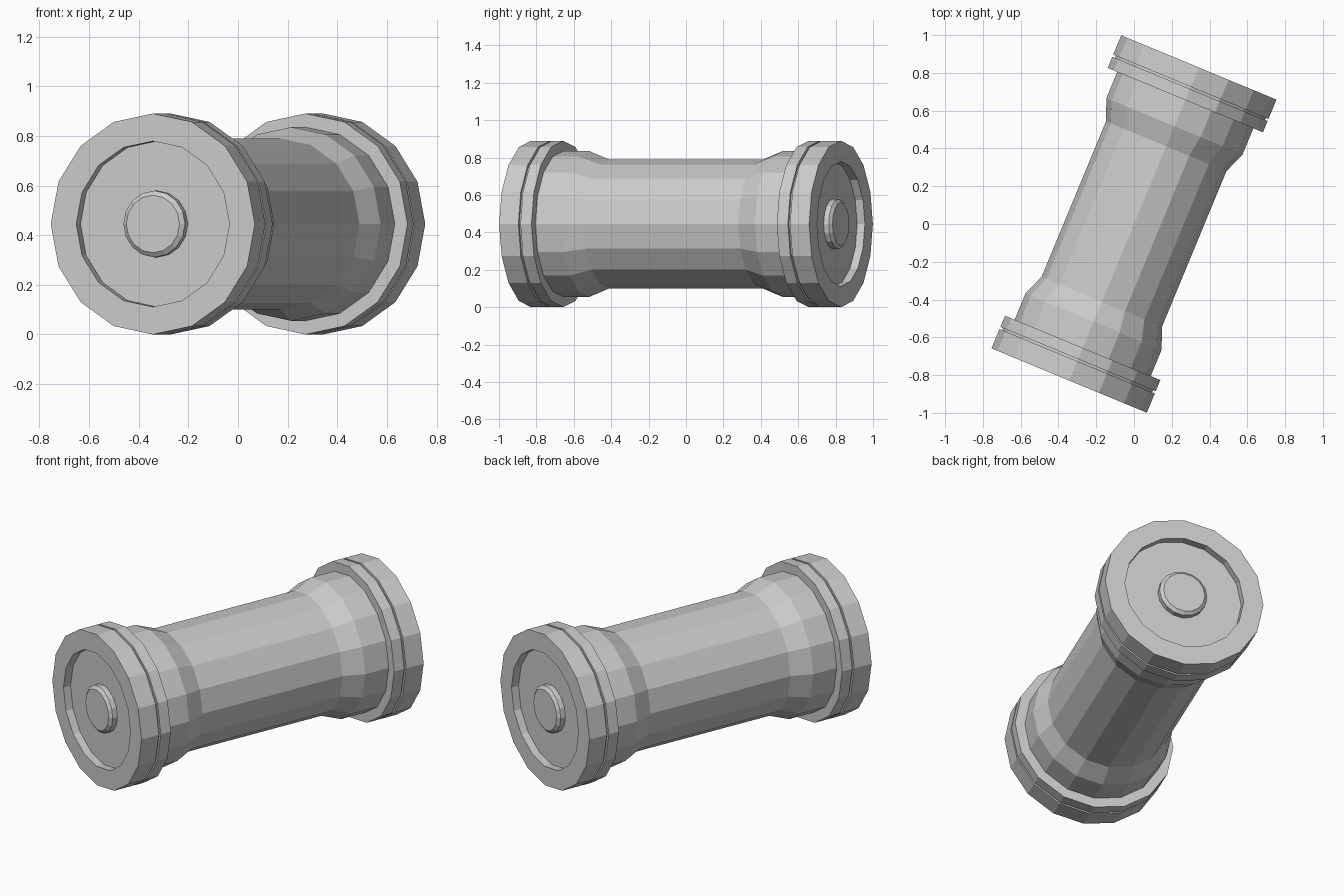
import bpy, bmesh
from math import pi, cos, sin, radians
from mathutils import Matrix

if "Cube" in bpy.data.objects:
    bpy.data.objects.remove(bpy.data.objects["Cube"])

SIDES = 16
R = 0.445  # cap radius, also the height of the axis

# places the lathe axis (local y) at height R, turned 22.5 degrees in plan
PLACE = Matrix.Translation((0, 0, R)) @ Matrix.Rotation(radians(-22.5), 4, 'Z')


def lathe(name, profile, turn=0.0):
    """Revolve (radius, distance) points round the y axis."""
    bm = bmesh.new()
    rings = []
    for r, t in profile:
        if r == 0:
            rings.append([bm.verts.new((0, t, 0))] * SIDES)
        else:
            rings.append([bm.verts.new((r * cos(2 * pi * i / SIDES), t,
                                        r * sin(2 * pi * i / SIDES)))
                          for i in range(SIDES)])
    for a, b in zip(rings, rings[1:]):
        for i in range(SIDES):
            j = (i + 1) % SIDES
            quad = list(dict.fromkeys((a[i], a[j], b[j], b[i])))
            bm.faces.new(quad)
    # profiles run outward along +y, so this winding faces outward
    bm.normal_update()
    bmesh.ops.reverse_faces(bm, faces=bm.faces[:])
    bm.normal_update()
    # make sure the widest side faces point away from the axis
    f = max((f for f in bm.faces if abs(f.normal.y) < 0.1),
            key=lambda f: f.calc_center_median().xz.length)
    if f.normal.xz.dot(f.calc_center_median().xz) < 0:
        bmesh.ops.reverse_faces(bm, faces=bm.faces[:])
    bm.transform(PLACE @ Matrix.Rotation(turn, 4, 'Z'))
    me = bpy.data.meshes.new(name)
    bm.to_mesh(me)
    bm.free()
    ob = bpy.data.objects.new(name, me)
    bpy.context.collection.objects.link(ob)
    return ob


# barrel with flared necks at both ends
half = [(0.345, 0.445), (0.39, 0.56), (0.39, 0.71)]
lathe("barrel", [(r, -t) for r, t in reversed(half)] + half)

for label, turn in (("back", 0.0), ("front", pi)):
    # grooved end cap with a recessed face
    lathe(label + "_cap", [(0.39, 0.71), (R, 0.71), (R, 0.774), (0.43, 0.774),
                           (0.43, 0.786), (R, 0.786), (R, 0.897),
                           (0.334, 0.897), (0.334, 0.852), (0, 0.852)], turn)
    # raised contact button with a bevelled rim
    lathe(label + "_button", [(0.134, 0.852), (0.134, 0.882),
                              (0.116, 0.896), (0, 0.896)], turn)
